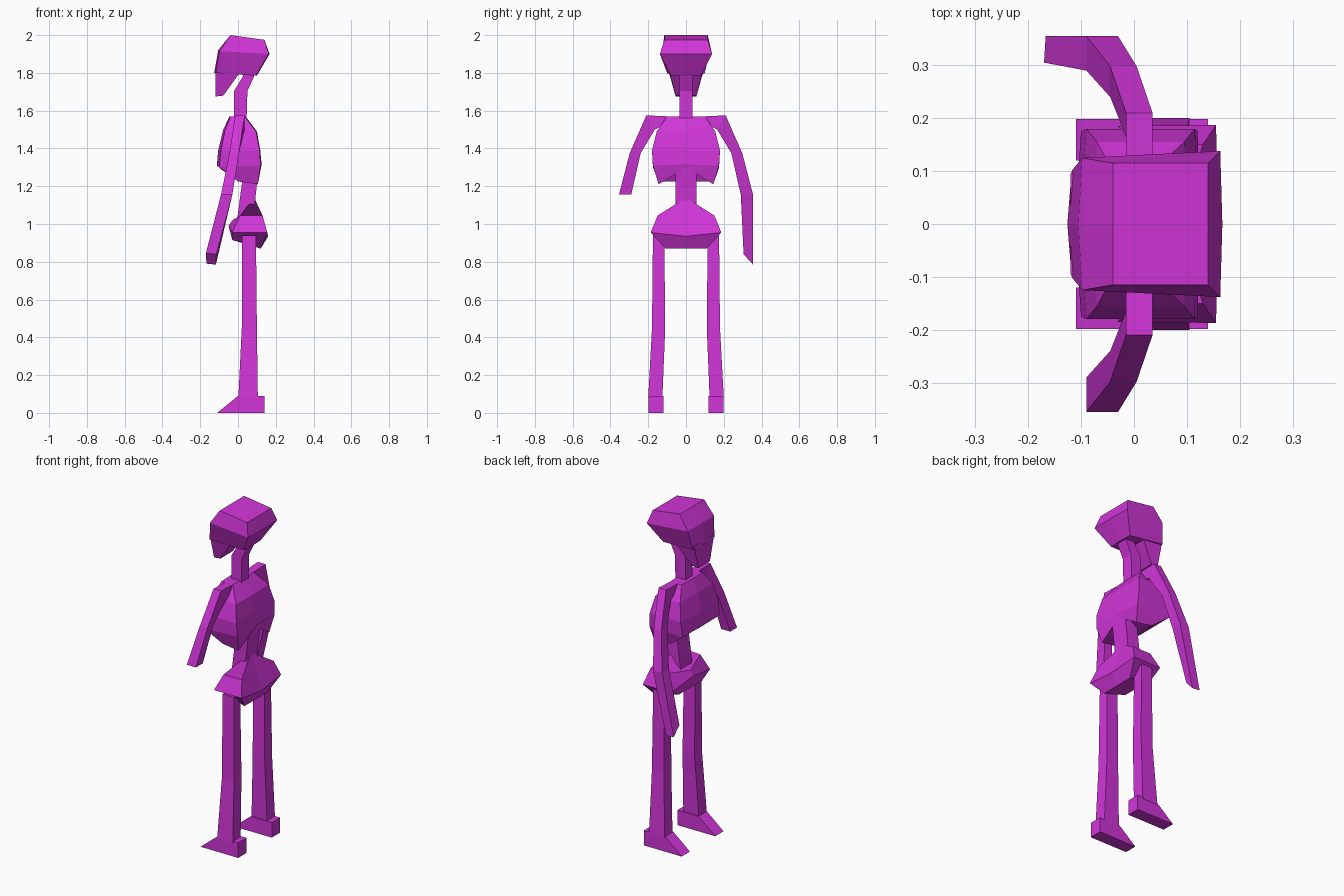
import bpy, bmesh

mat = bpy.data.materials.new("magenta")
mat.diffuse_color = (0.64, 0.036, 0.69, 1)


def loft(name, rings):
    """Skin a list of equal-length point rings and cap both ends."""
    bm = bmesh.new()
    vs = [[bm.verts.new(p) for p in r] for r in rings]
    n = len(vs[0])
    for a, b in zip(vs, vs[1:]):
        for i in range(n):
            j = (i + 1) % n
            bm.faces.new((a[i], a[j], b[j], b[i]))
    bm.faces.new(vs[0])
    bm.faces.new(vs[-1])
    bmesh.ops.recalc_face_normals(bm, faces=bm.faces)
    me = bpy.data.meshes.new(name)
    bm.to_mesh(me)
    bm.free()
    me.materials.append(mat)
    ob = bpy.data.objects.new(name, me)
    bpy.context.collection.objects.link(ob)
    return ob


def rect(x0, x1, y0, y1, z0, z1=None):
    """Rectangle ring; height runs from z0 at x0 to z1 at x1."""
    z1 = z0 if z1 is None else z1
    return [(x0, y0, z0), (x1, y0, z1), (x1, y1, z1), (x0, y1, z0)]


def hexa(front, front_side, back_side, back):
    """Symmetric six-point ring from centre (x, z) and side (x, y, z) points."""
    (fx, fy, fz), (bx, by, bz) = front_side, back_side
    return [(front[0], 0, front[1]), (fx, fy, fz), (bx, by, bz),
            (back[0], 0, back[1]), (bx, -by, bz), (fx, -fy, fz)]


# Skull and tapering jaw
loft("skull", [
    hexa((-0.04, 2.0), (-0.04, 0.115, 2.0), (0.14, 0.115, 1.975), (0.14, 1.975)),
    hexa((-0.105, 1.92), (-0.098, 0.125, 1.915), (0.163, 0.138, 1.90), (0.167, 1.90)),
    hexa((-0.126, 1.80), (-0.118, 0.10, 1.80), (0.095, 0.08, 1.785), (0.10, 1.785)),
])
loft("jaw", [
    rect(-0.12, 0.03, -0.095, 0.095, 1.82, 1.83),
    rect(-0.12, -0.077, -0.055, 0.055, 1.675, 1.68),
])

# Bent neck
loft("neck", [
    rect(-0.02, 0.045, -0.035, 0.035, 1.54),
    rect(-0.02, 0.05, -0.035, 0.035, 1.705),
    rect(0.025, 0.085, -0.035, 0.035, 1.78),
    rect(0.03, 0.09, -0.035, 0.035, 1.84),
])

# Rib cage with a notched lower edge
loft("rib_cage", [
    hexa((-0.045, 1.57), (-0.04, 0.10, 1.57), (0.035, 0.10, 1.57), (0.04, 1.57)),
    hexa((-0.078, 1.50), (-0.07, 0.155, 1.49), (0.095, 0.155, 1.49), (0.10, 1.49)),
    hexa((-0.105, 1.39), (-0.09, 0.18, 1.39), (0.115, 0.18, 1.39), (0.118, 1.39)),
    hexa((-0.112, 1.31), (-0.10, 0.175, 1.30), (0.12, 0.175, 1.31), (0.125, 1.315)),
    hexa((-0.09, 1.29), (0.0, 0.145, 1.225), (0.105, 0.145, 1.21), (0.11, 1.30)),
])

# Spine
loft("spine", [
    rect(0.035, 0.115, -0.055, 0.055, 1.32),
    rect(0.02, 0.10, -0.055, 0.055, 1.21),
    rect(-0.005, 0.08, -0.055, 0.055, 1.02),
])

# Pelvis, peaked at the back
loft("pelvis", [
    hexa((-0.03, 1.02), (0.01, 0.15, 1.045), (0.13, 0.15, 1.045), (0.085, 1.14)),
    hexa((-0.05, 0.99), (-0.03, 0.185, 0.955), (0.155, 0.187, 0.955), (0.16, 0.935)),
    hexa((-0.03, 0.915), (-0.03, 0.11, 0.915), (0.12, 0.11, 0.87), (0.12, 0.87)),
])

for s, side in ((1, "right"), (-1, "left")):
    # Leg with a knee ring
    loft(side + "_leg", [
        rect(0.02, 0.095, s * 0.115, s * 0.175, 0.94),
        rect(0.02, 0.10, s * 0.11, s * 0.18, 0.45),
        rect(0.002, 0.105, s * 0.125, s * 0.20, 0.08),
    ])
    # Wedge foot
    profile = [(-0.11, 0), (0.14, 0), (0.14, 0.09), (0.0, 0.09)]
    loft(side + "_foot", [[(x, s * y, z) for x, z in profile] for y in (0.12, 0.198)])

    # Shoulder and upper arm: front x, back x, inner (y, z), outer (y, z)
    arm = [(-0.015, 0.035, (0.10, 1.53), (0.10, 1.57)),
           (-0.015, 0.035, (0.165, 1.50), (0.21, 1.575)),
           (-0.045, 0.005, (0.24, 1.375), (0.298, 1.375)),
           (-0.09, -0.03, (0.29, 1.155), (0.355, 1.155))]
    loft(side + "_upper_arm", [
        [(x0, s * i[0], i[1]), (x1, s * i[0], i[1]),
         (x1, s * o[0], o[1]), (x0, s * o[0], o[1])] for x0, x1, i, o in arm])

# Forearm, present on one side only, with a slanted end
loft("right_forearm", [
    rect(-0.09, -0.03, 0.29, 0.355, 1.155),
    [(-0.17, 0.305, 0.845), (-0.115, 0.305, 0.84),
     (-0.117, 0.355, 0.785), (-0.167, 0.355, 0.79)],
])
